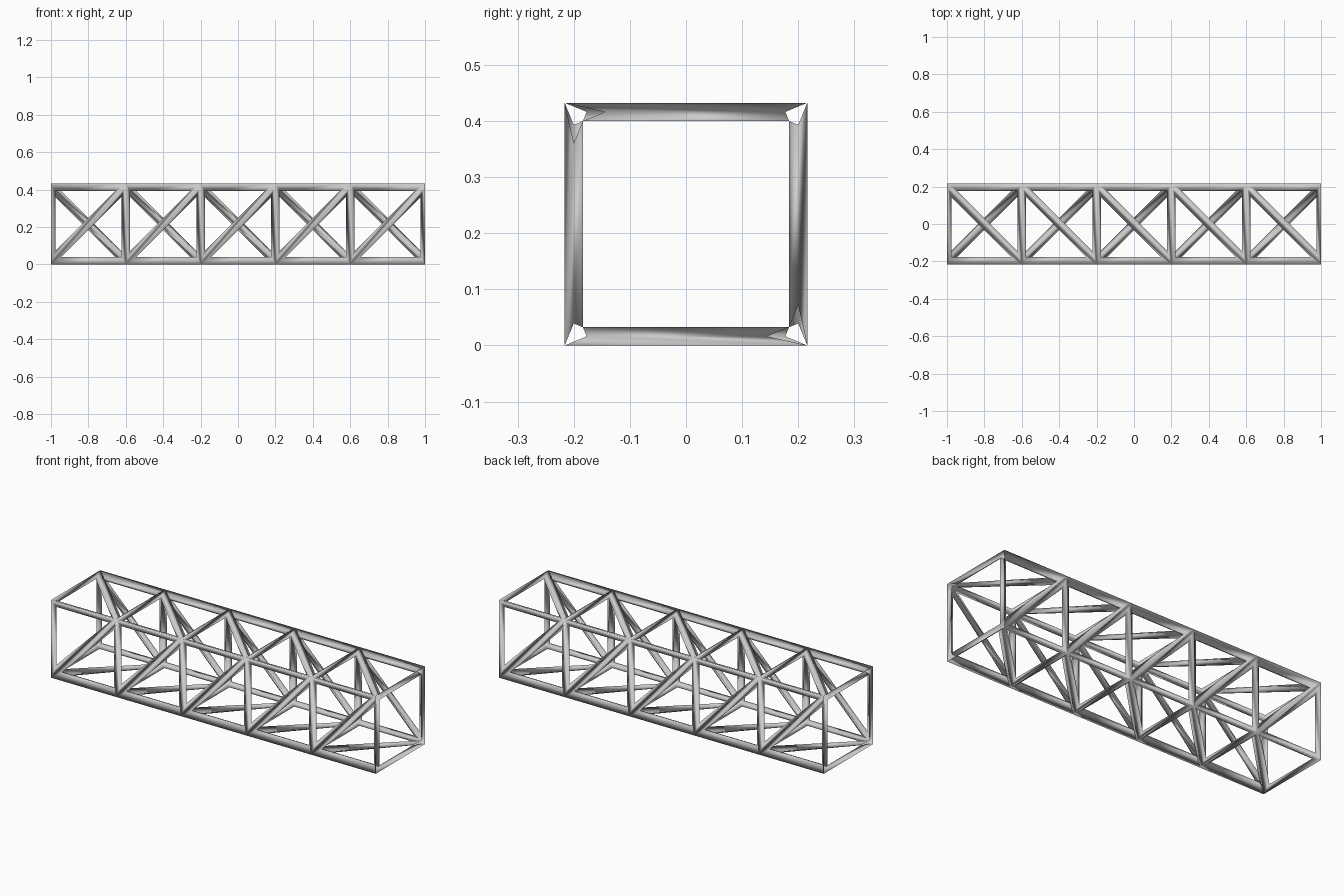
import bpy, bmesh
from math import sqrt

if "Cube" in bpy.data.objects:
    bpy.data.objects.remove(bpy.data.objects["Cube"])

BAYS = 5
BAY = 0.4            # length of one bay
HALF = 0.2           # half width between chord centres
THICK = 0.046        # strut thickness, corner to corner
MID_Z = HALF + THICK / 2 / sqrt(2)

# Triangulated open square tube: its edges become the struts
bm = bmesh.new()
section = [(-HALF, -HALF), (-HALF, HALF), (HALF, HALF), (HALF, -HALF)]  # front-bottom, front-top, back-top, back-bottom
rings = [[bm.verts.new((-1 + i * BAY, y, MID_Z + z)) for y, z in section]
         for i in range(BAYS + 1)]
for a, b in zip(rings, rings[1:]):
    for k in range(4):
        n = (k + 1) % 4
        if k % 2 == 0:   # diagonal a[k] -> b[n]
            bm.faces.new((a[k], b[k], b[n]))
            bm.faces.new((a[k], b[n], a[n]))
        else:            # diagonal a[n] -> b[k]
            bm.faces.new((a[k], b[k], a[n]))
            bm.faces.new((b[k], b[n], a[n]))
bmesh.ops.recalc_face_normals(bm, faces=bm.faces)
for f in bm.faces:
    f.smooth = True
mesh = bpy.data.meshes.new("box_truss")
bm.to_mesh(mesh)
bm.free()

truss = bpy.data.objects.new("box_truss", mesh)
bpy.context.collection.objects.link(truss)

# Struts along every edge, left open at both ends
wire = truss.modifiers.new("struts", 'WIREFRAME')
wire.thickness = THICK
wire.offset = 0
wire.use_even_offset = True
wire.use_boundary = False
wire.use_replace = True
